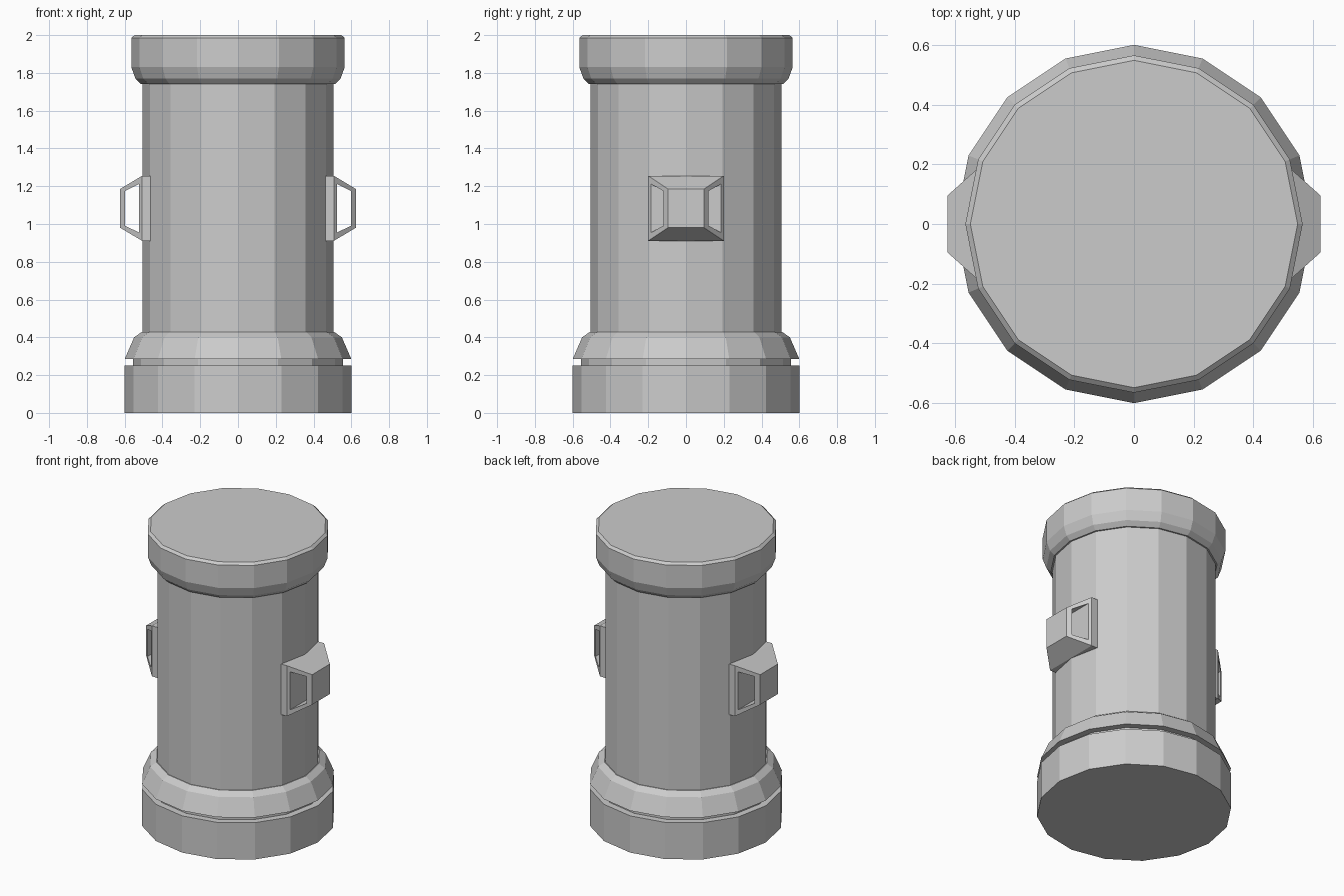
import bpy, bmesh
from math import cos, sin, tau

if "Cube" in bpy.data.objects:
    bpy.data.objects.remove(bpy.data.objects["Cube"], do_unlink=True)

SIDES = 16
grey = bpy.data.materials.new("plain grey")
grey.use_nodes = True
grey.diffuse_color = (0.6, 0.6, 0.6, 1)
grey.node_tree.nodes["Principled BSDF"].inputs["Base Color"].default_value = (0.6, 0.6, 0.6, 1)


def finish(name, bm):
    bmesh.ops.recalc_face_normals(bm, faces=bm.faces)
    mesh = bpy.data.meshes.new(name)
    bm.to_mesh(mesh)
    bm.free()
    mesh.materials.append(grey)
    obj = bpy.data.objects.new(name, mesh)
    bpy.context.collection.objects.link(obj)
    return obj


def lathe(name, profile):
    """Closed faceted solid from (radius, height) points."""
    bm = bmesh.new()
    rings = [[bm.verts.new((r * cos(tau * i / SIDES), r * sin(tau * i / SIDES), z))
              for i in range(SIDES)] for r, z in profile]
    for low, high in zip(rings, rings[1:]):
        for i in range(SIDES):
            j = (i + 1) % SIDES
            bm.faces.new((low[i], low[j], high[j], high[i]))
    bm.faces.new(rings[0])
    bm.faces.new(rings[-1])
    return finish(name, bm)


# Stacked round parts
lathe("base", [(0.6, 0), (0.6, 0.25)])
lathe("base_groove", [(0.555, 0.25), (0.555, 0.285)])
lathe("collar", [(0.6, 0.285), (0.55, 0.4), (0.51, 0.428)])
lathe("body", [(0.505, 0.428), (0.505, 1.742)])
lathe("lid", [(0.515, 1.742), (0.543, 1.77), (0.565, 1.83), (0.565, 1.985), (0.548, 2.0)])

# Side handles: a flange and a tapered grip with an opening through it
MID, INNER, OUTER = 1.083, 0.508, 0.625


def half_width(x):
    return 0.2 - 0.105 * (x - INNER) / (OUTER - INNER)


def loop(bm, x0, x1, h0, h1, side, end):
    corners = [(x0, -h0), (x1, -h1), (x1, h1), (x0, h0)]
    return [bm.verts.new((side * x, end * half_width(x), MID + z)) for x, z in corners]


def handle(label, side):
    bm = bmesh.new()
    outer = [loop(bm, INNER, OUTER, 0.172, 0.102, side, e) for e in (-1, 1)]
    inner = [loop(bm, 0.523, 0.598, 0.129, 0.092, side, e) for e in (-1, 1)]
    for i in range(4):
        j = (i + 1) % 4
        for a, b in (outer, inner, (outer[0], inner[0]), (outer[1], inner[1])):
            bm.faces.new((a[i], a[j], b[j], b[i]))
    finish(label + "_handle_grip", bm)

    bm = bmesh.new()
    bmesh.ops.create_cube(bm, size=1)
    bmesh.ops.scale(bm, vec=(0.048, 0.4, 0.344), verts=bm.verts)
    bmesh.ops.translate(bm, vec=(side * (INNER - 0.024), 0, MID), verts=bm.verts)
    finish(label + "_handle_flange", bm)


for label, side in (("left", 1), ("right", -1)):
    handle(label, side)
